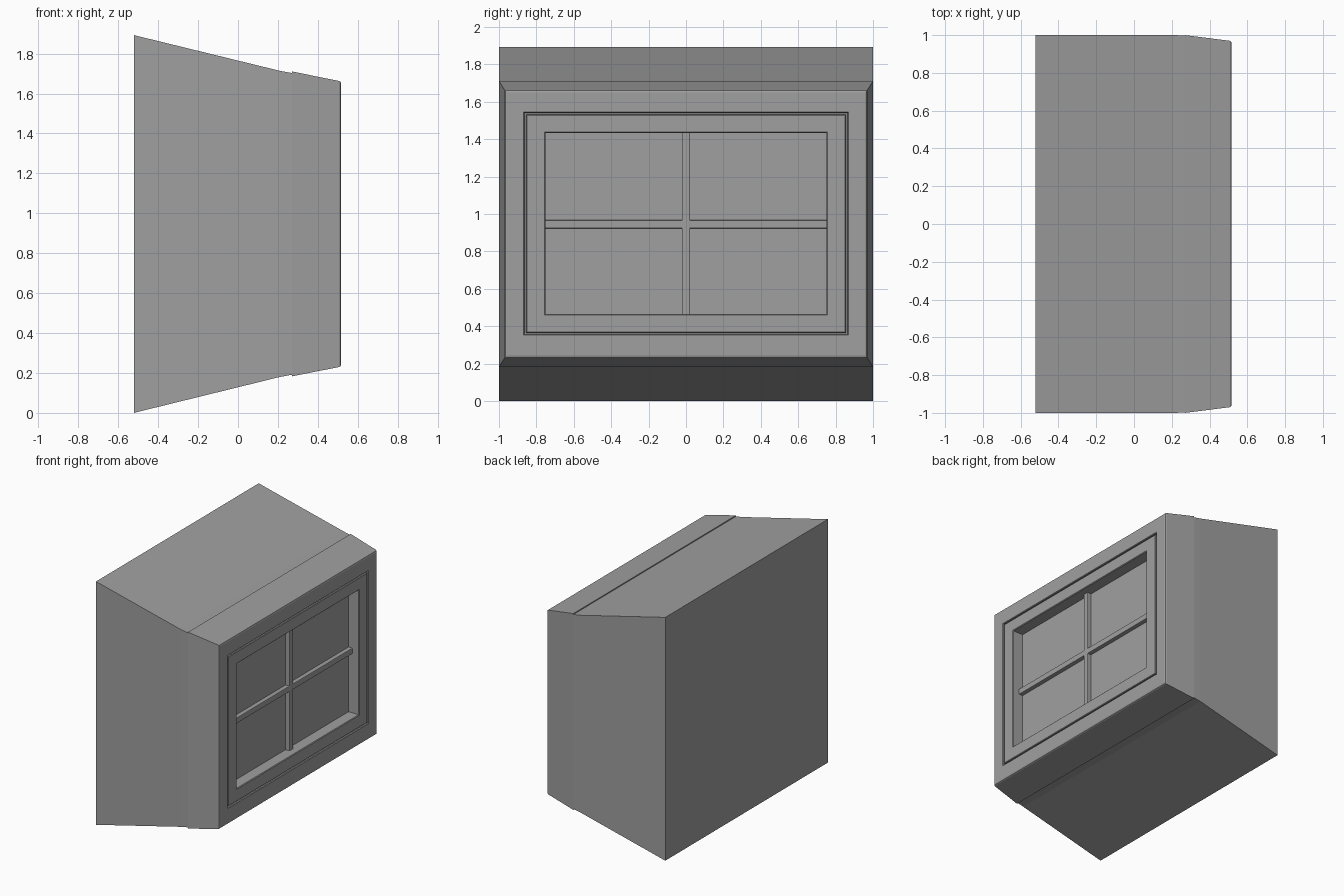
import bpy, bmesh

if "Cube" in bpy.data.objects:
    bpy.data.objects.remove(bpy.data.objects["Cube"])

# One plain grey for the whole model
grey = bpy.data.materials.new("plain_grey")
grey.diffuse_color = (0.35, 0.35, 0.35, 1)
grey.use_nodes = True
grey.node_tree.nodes["Principled BSDF"].inputs["Base Color"].default_value = grey.diffuse_color


def loft(name, rings, cap_start=False, cap_end=False, closed=False):
    """Bridge rectangles facing x, each given as (x, half_width, z_low, z_high)."""
    bm = bmesh.new()
    loops = [[bm.verts.new(p) for p in ((x, -w, lo), (x, w, lo), (x, w, hi), (x, -w, hi))]
             for x, w, lo, hi in rings]
    pairs = list(zip(loops, loops[1:]))
    if closed:
        pairs.append((loops[-1], loops[0]))
    for a, b in pairs:
        for i in range(4):
            j = (i + 1) % 4
            bm.faces.new((a[i], a[j], b[j], b[i]))
    if cap_start:
        bm.faces.new(loops[0][::-1])
    if cap_end:
        bm.faces.new(loops[-1])
    bmesh.ops.recalc_face_normals(bm, faces=bm.faces)
    me = bpy.data.meshes.new(name)
    bm.to_mesh(me)
    bm.free()
    me.materials.append(grey)
    ob = bpy.data.objects.new(name, me)
    bpy.context.collection.objects.link(ob)
    return ob


def bar(name, x0, x1, y0, y1, z0, z1, bevel=0.005):
    bpy.ops.mesh.primitive_cube_add(size=1, location=((x0 + x1) / 2, (y0 + y1) / 2, (z0 + z1) / 2))
    ob = bpy.context.object
    ob.name = name
    ob.scale = (x1 - x0, y1 - y0, z1 - z0)
    bpy.ops.object.transform_apply(location=False, rotation=False, scale=True)
    ob.data.materials.append(grey)
    if bevel:
        m = ob.modifiers.new("soft_edges", 'BEVEL')
        m.width = bevel
        m.segments = 2
    return ob


FRONT = 0.517   # plane of the window front
GLASS = 0.425   # plane of the panes

# Dormer body, tapering toward the window
loft("dormer_body", [(-0.522, 1.0, 0.0, 1.893), (0.21, 1.0, 0.18, 1.714),
                     (0.275, 0.998, 0.192, 1.702)], cap_start=True, cap_end=True)

# Outer casing: small lip over the body, tapered sides, softened front edge
loft("outer_casing", [(0.27, 0.98, 0.21, 1.68), (0.27, 1.0, 0.183, 1.711),
                      (0.507, 0.97, 0.23, 1.663), (0.514, 0.966, 0.234, 1.659),
                      (FRONT, 0.957, 0.243, 1.65), (FRONT, 0.868, 0.352, 1.544),
                      (0.512, 0.864, 0.356, 1.54), (0.27, 0.864, 0.356, 1.54)], closed=True)

# Sash, separated from the casing by a narrow groove
loft("window_sash", [(0.3, 0.864, 0.356, 1.54), (0.495, 0.864, 0.356, 1.54),
                     (0.495, 0.855, 0.365, 1.531), (0.512, 0.855, 0.365, 1.531),
                     (0.516, 0.851, 0.369, 1.527), (0.516, 0.757, 0.459, 1.439),
                     (0.511, 0.752, 0.464, 1.434), (0.3, 0.752, 0.464, 1.434)], closed=True)

# Panes
bar("window_panes", 0.38, GLASS, -0.8, 0.8, 0.42, 1.48, bevel=0)

# Glazing bars
bar("vertical_glazing_bar", 0.41, 0.459, -0.022, 0.022, 0.44, 1.46)
bar("horizontal_glazing_bar", 0.41, 0.458, -0.77, 0.77, 0.923, 0.968)
